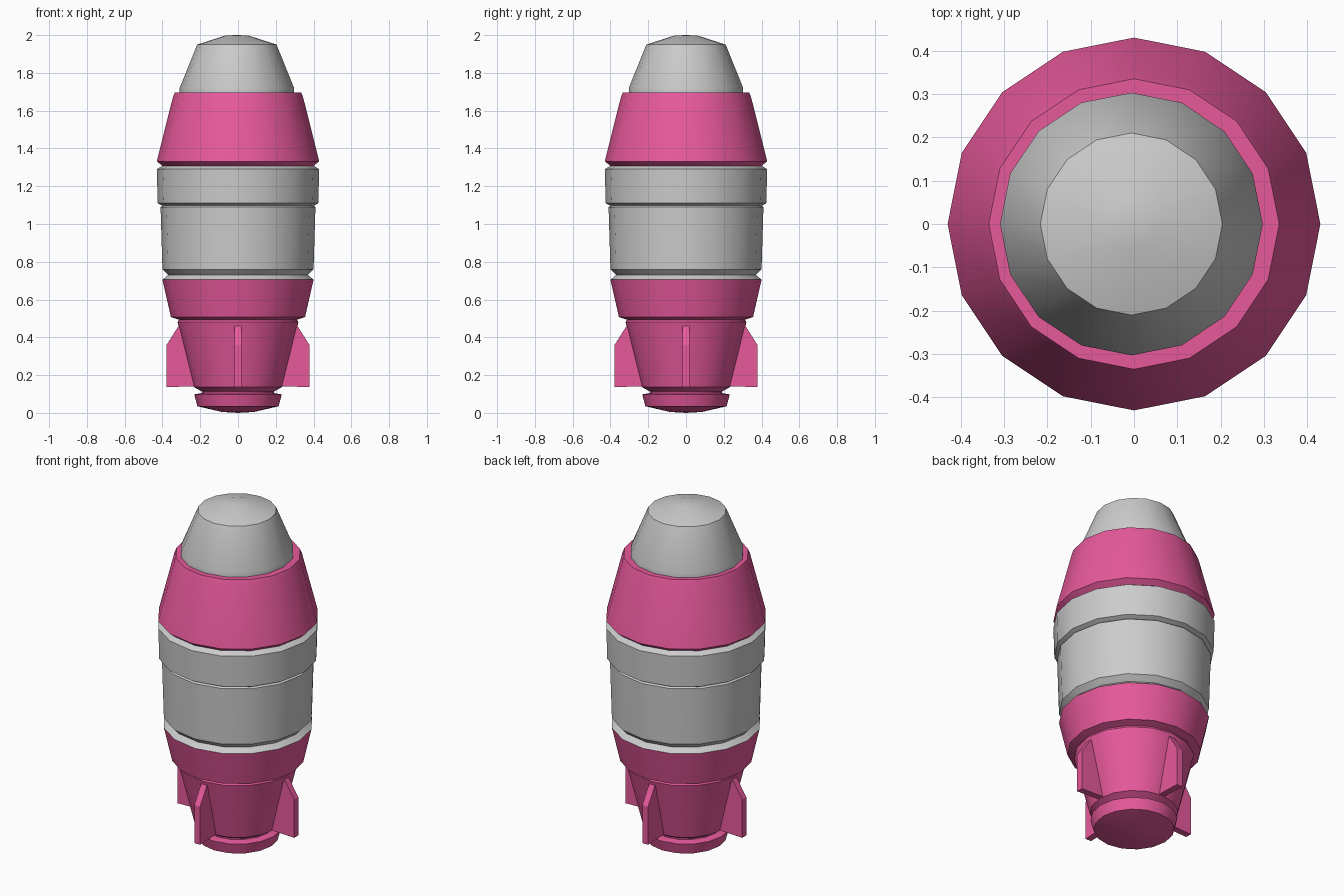
import bpy, bmesh
from math import pi, radians
from mathutils import Matrix, Vector

if "Cube" in bpy.data.objects:
    bpy.data.objects.remove(bpy.data.objects["Cube"])

SIDES = 16
pink = bpy.data.materials.new("pink_paint")
pink.diffuse_color = (0.80, 0.10, 0.33, 1)
pink.use_nodes = True
pink.node_tree.nodes["Principled BSDF"].inputs["Base Color"].default_value = pink.diffuse_color


def finish(name, bm, material=None):
    bmesh.ops.remove_doubles(bm, verts=bm.verts, dist=1e-4)
    bmesh.ops.recalc_face_normals(bm, faces=bm.faces)
    mesh = bpy.data.meshes.new(name)
    bm.to_mesh(mesh)
    bm.free()
    obj = bpy.data.objects.new(name, mesh)
    bpy.context.collection.objects.link(obj)
    if material:
        mesh.materials.append(material)
    bpy.ops.object.select_all(action='DESELECT')
    obj.select_set(True)
    bpy.context.view_layer.objects.active = obj
    bpy.ops.object.shade_smooth_by_angle(angle=radians(25))
    return obj


def lathe(name, profile, material=None):
    """Turn a (radius, height) profile around the z axis."""
    bm = bmesh.new()
    verts = [bm.verts.new((r, 0, z)) for r, z in profile]
    edges = [bm.edges.new(pair) for pair in zip(verts, verts[1:])]
    bmesh.ops.spin(bm, geom=verts + edges, cent=(0, 0, 0), axis=(0, 0, 1),
                   angle=2 * pi, steps=SIDES, use_merge=True)
    return finish(name, bm, material)


# Nozzle, tail cone and lower ring
lathe("tail_section", [(0, 0.0), (0.085, 0.005), (0.215, 0.035), (0.232, 0.098),
                       (0.19, 0.105), (0.19, 0.112), (0.235, 0.138), (0.32, 0.48),
                       (0.313, 0.493), (0.355, 0.507), (0.40, 0.705)], pink)

# Grey middle with its grooves
lathe("middle_body", [(0.40, 0.705), (0.37, 0.73), (0.40, 0.76), (0.41, 1.09),
                      (0.40, 1.097), (0.425, 1.11), (0.43, 1.29), (0.40, 1.308)])

# Tapered upper section
lathe("shoulder", [(0.40, 1.308), (0.43, 1.332), (0.345, 1.67),
                   (0.335, 1.695), (0.29, 1.695)], pink)

# Nose cap
nose = lathe("nose_cap", [(0.303, 1.69), (0.303, 1.72), (0.21, 1.95),
                          (0.06, 1.998), (0, 2.0)])
nose.location.x = -0.006

# Four tail fins
outline = [(0.21, 0.142), (0.378, 0.136), (0.378, 0.36), (0.315, 0.46), (0.29, 0.46)]
for i, side in enumerate(("right", "back", "left", "front")):
    bm = bmesh.new()
    face = bm.faces.new([bm.verts.new((x, -0.019, z)) for x, z in outline])
    new = bmesh.ops.extrude_face_region(bm, geom=[face])["geom"]
    bmesh.ops.translate(bm, vec=Vector((0, 0.038, 0)),
                        verts=[v for v in new if isinstance(v, bmesh.types.BMVert)])
    bmesh.ops.rotate(bm, verts=bm.verts, cent=(0, 0, 0),
                     matrix=Matrix.Rotation(i * pi / 2, 3, 'Z'))
    finish(side + "_fin", bm, pink)
